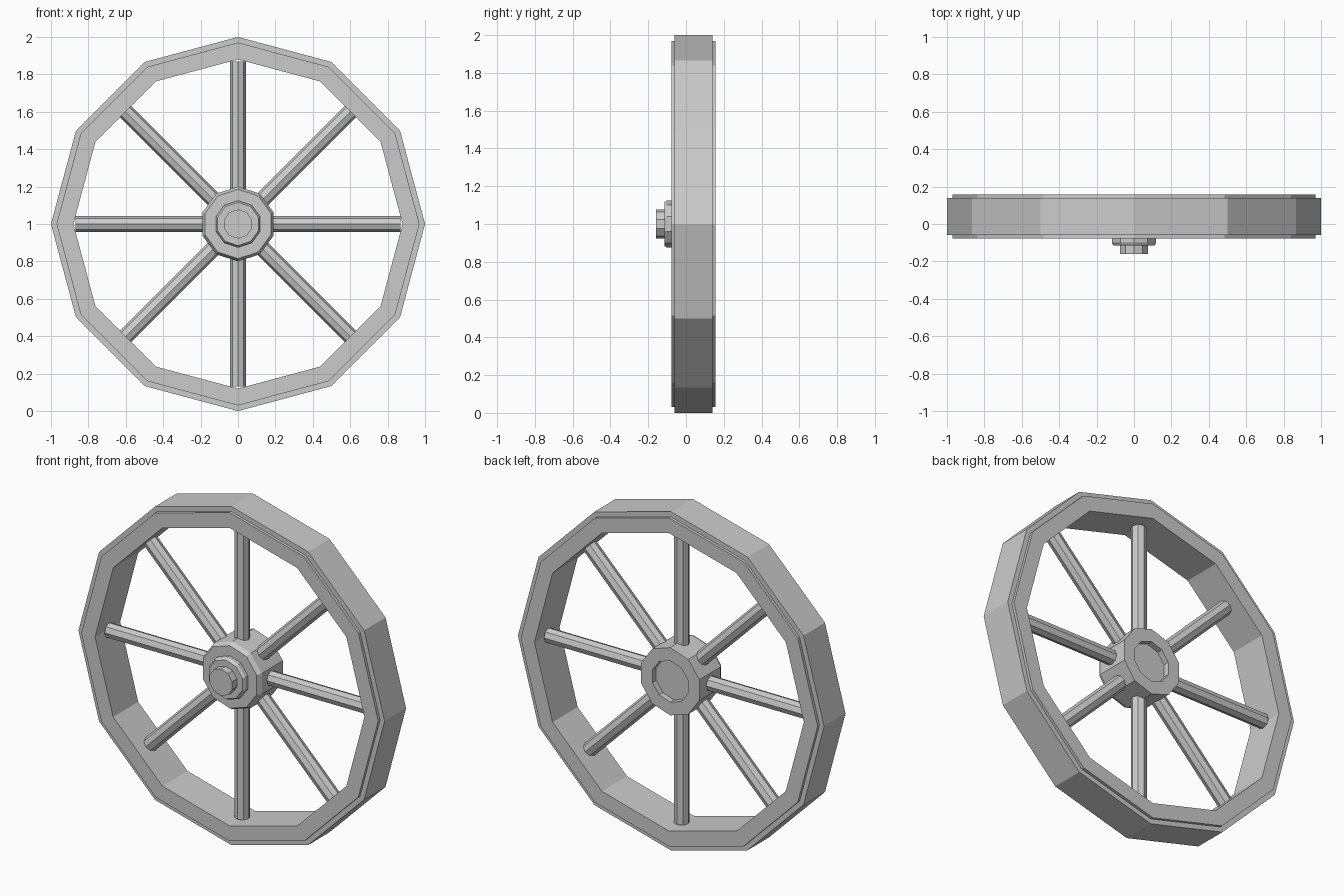
import bpy, bmesh, math
from mathutils import Matrix, Vector

cube = bpy.data.objects.get("Cube")
if cube:
    bpy.data.objects.remove(cube, do_unlink=True)

grey = bpy.data.materials.new("plain grey")
grey.use_nodes = True
colour = (0.6, 0.6, 0.6, 1)
grey.diffuse_color = colour
grey.node_tree.nodes["Principled BSDF"].inputs["Base Color"].default_value = colour

MID = 0.04  # depth of the wheel's middle plane


def make_object(name, bm):
    bmesh.ops.recalc_face_normals(bm, faces=bm.faces)
    mesh = bpy.data.meshes.new(name)
    bm.to_mesh(mesh)
    bm.free()
    mesh.materials.append(grey)
    obj = bpy.data.objects.new(name, mesh)
    bpy.context.collection.objects.link(obj)
    return obj


def turned(name, profile, sides, closed=False):
    """Revolve (radius, depth) points around the axle; an open profile gets end caps."""
    bm = bmesh.new()
    rings = []
    for r, y in profile:
        angles = [math.pi / 2 + math.tau * i / sides for i in range(sides)]
        rings.append([bm.verts.new((r * math.cos(a), y, 1 + r * math.sin(a))) for a in angles])
    pairs = list(zip(rings, rings[1:]))
    if closed:
        pairs.append((rings[-1], rings[0]))
    else:
        bm.faces.new(rings[0])
        bm.faces.new(rings[-1])
    for a, b in pairs:
        for i in range(sides):
            j = (i + 1) % sides
            bm.faces.new((a[i], a[j], b[j], b[i]))
    return make_object(name, bm)


# Rim: raised inner ring with a slightly narrower outer tyre
turned("rim", [(0.88, -0.077), (0.97, -0.077), (0.97, -0.06), (1, -0.06),
               (1, 0.14), (0.97, 0.14), (0.97, 0.157), (0.88, 0.157)], 12, closed=True)

# Hub: bevelled front and a shallow recess in the back
turned("hub", [(0.185, -0.077), (0.2, -0.05), (0.2, 0.147),
               (0.122, 0.147), (0.122, 0.112)], 10)
turned("hub_boss", [(0.115, -0.115), (0.125, -0.1), (0.125, -0.06)], 10)
turned("axle_end", [(0.078, -0.16), (0.078, -0.06)], 10)

# Spokes
for k in range(8):
    bm = bmesh.new()
    inner, outer = 0.13, 0.87
    bmesh.ops.create_cone(bm, cap_ends=True, segments=8, radius1=0.043, radius2=0.043,
                          depth=outer - inner,
                          matrix=Matrix.Translation((0, 0, (inner + outer) / 2)))
    bm.transform(Matrix.Translation(Vector((0, MID, 1))) @ Matrix.Rotation(k * math.tau / 8, 4, 'Y'))
    make_object(f"spoke_{k + 1}", bm)
